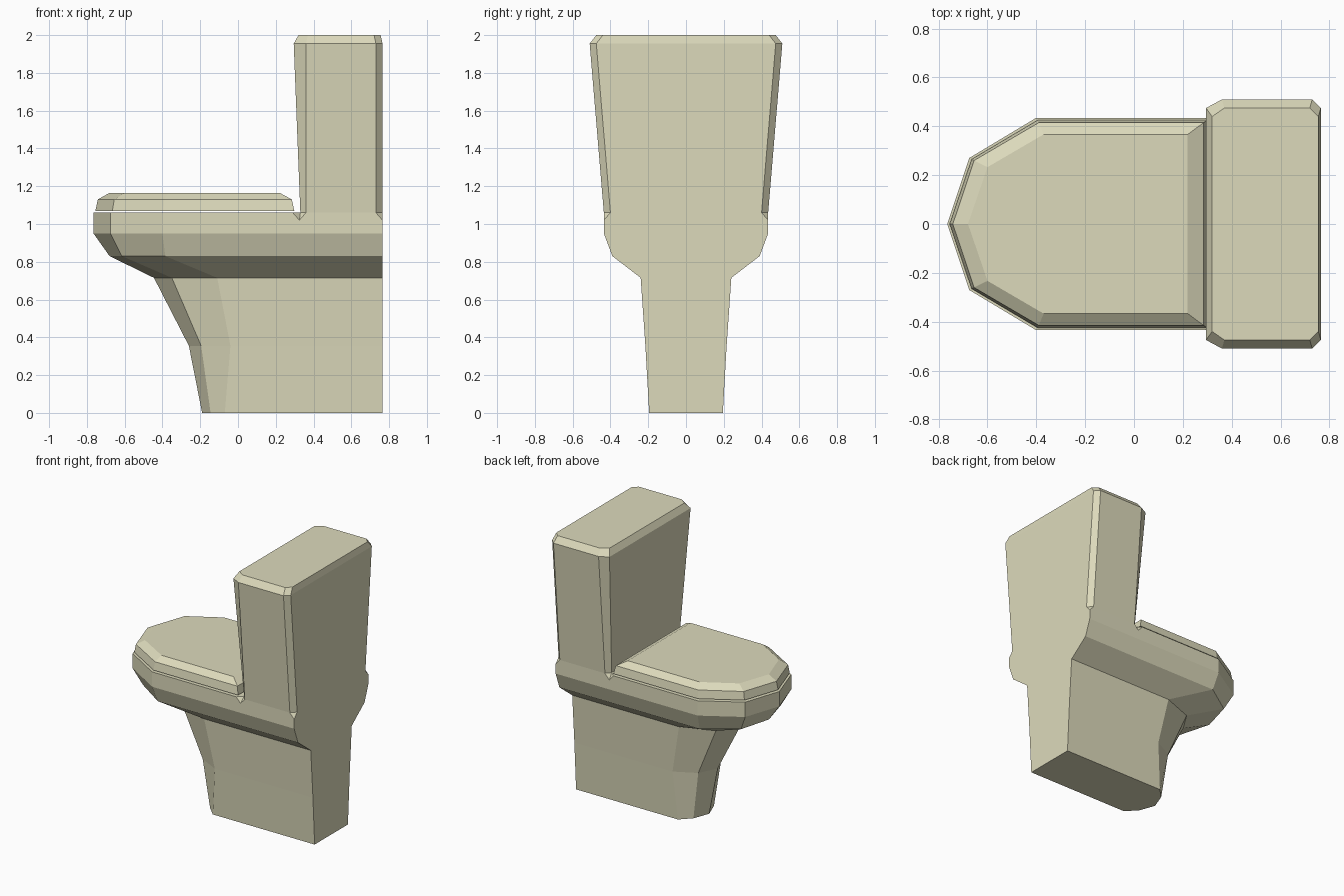
import bpy, bmesh
from mathutils import Vector

if "Cube" in bpy.data.objects:
    bpy.data.objects.remove(bpy.data.objects["Cube"])

cream = bpy.data.materials.new("cream_ceramic")
cream.diffuse_color = (0.72, 0.70, 0.50, 1)
cream.use_nodes = True
cream.node_tree.nodes["Principled BSDF"].inputs["Base Color"].default_value = cream.diffuse_color


def finish(name, bm):
    bmesh.ops.recalc_face_normals(bm, faces=bm.faces)
    me = bpy.data.meshes.new(name)
    bm.to_mesh(me)
    bm.free()
    me.materials.append(cream)
    ob = bpy.data.objects.new(name, me)
    bpy.context.collection.objects.link(ob)
    return ob


def loft(name, rings):
    """Skin a stack of matching closed rings and cap both ends."""
    bm = bmesh.new()
    vs = [[bm.verts.new(p) for p in ring] for ring in rings]
    for a, b in zip(vs, vs[1:]):
        for i in range(len(a)):
            j = (i + 1) % len(a)
            bm.faces.new((a[i], a[j], b[j], b[i]))
    bm.faces.new(vs[0])
    bm.faces.new(vs[-1])
    return finish(name, bm)


def bowl_ring(z, tip, x1, y1, x2, hw, back):
    """Pointed-nose outline, mirrored across y."""
    half = [(x1, y1), (x2, hw), (back, hw)]
    return ([(tip, 0, z)] + [(x, -y, z) for x, y in half]
            + [(x, y, z) for x, y in reversed(half)])


def tank_ring(z, xf, xfc, xbc, xb, hw, hc):
    """Rectangle with cut corners, mirrored across y."""
    half = [(xf, hc), (xfc, hw), (xbc, hw), (xb, hc)]
    return ([(x, -y, z) for x, y in half]
            + [(x, y, z) for x, y in reversed(half)])


def hull_cutter(name, pts):
    bm = bmesh.new()
    for p in pts:
        bm.verts.new(p)
    res = bmesh.ops.convex_hull(bm, input=bm.verts)
    junk = [g for g in res["geom_interior"] if isinstance(g, bmesh.types.BMVert)]
    bmesh.ops.delete(bm, geom=junk, context="VERTS")
    ob = finish(name, bm)
    ob.hide_render = True
    ob.hide_viewport = True
    return ob


# Pedestal, bowl and rim
B = 0.765
body = loft("bowl_and_pedestal", [
    bowl_ring(0.00, -0.19, -0.145, 0.12, -0.07, 0.195, B),
    bowl_ring(0.355, -0.26, -0.195, 0.135, -0.04, 0.215, B),
    bowl_ring(0.715, -0.445, -0.35, 0.15, -0.11, 0.24, B),
    bowl_ring(0.83, -0.68, -0.615, 0.235, -0.385, 0.39, B),
    bowl_ring(0.95, -0.765, -0.675, 0.27, -0.40, 0.435, B),
    bowl_ring(1.06, -0.765, -0.675, 0.27, -0.40, 0.435, B),
])

# Closed lid, floating just above the rim
loft("lid", [
    bowl_ring(1.07, -0.755, -0.665, 0.265, -0.395, 0.425, 0.298),
    bowl_ring(1.13, -0.742, -0.655, 0.26, -0.39, 0.415, 0.285),
    bowl_ring(1.165, -0.68, -0.60, 0.233, -0.37, 0.367, 0.22),
])

# Flared tank with bevelled top
loft("tank", [
    tank_ring(1.06, 0.33, 0.36, 0.73, B, 0.435, 0.40),
    tank_ring(1.955, 0.295, 0.36, 0.73, B, 0.51, 0.475),
    tank_ring(2.00, 0.32, 0.37, 0.72, 0.755, 0.475, 0.44),
])

# Small chamfer notches in the rim below the tank corners
up = Vector((0, 0, 0.05))
for side, s in (("left", 1), ("right", -1)):
    apex = Vector((0.33, s * 0.40, 1.06))
    a, b, c = [apex + (Vector((x, s * 0.435, z)) - apex) * 1.3
               for x, z in ((0.29, 1.06), (0.325, 1.02), (0.36, 1.06))]
    front = hull_cutter("front_notch_" + side,
                        [apex, a, b, c, apex + up, a + up, c + up])
    tri = [Vector((0.73, s * 0.435, 1.06)), Vector((B, s * 0.435, 1.02)),
           Vector((B, s * 0.40, 1.06))]
    mid = (tri[0] + tri[1] + tri[2]) / 3
    rear = hull_cutter("rear_notch_" + side,
                       [mid + (p - mid) * 3 for p in tri]
                       + [Vector((0.83, s * 0.50, 1.12))])
    for cutter in (front, rear):
        mod = body.modifiers.new(cutter.name, "BOOLEAN")
        mod.operation = "DIFFERENCE"
        mod.solver = "EXACT"
        mod.object = cutter
